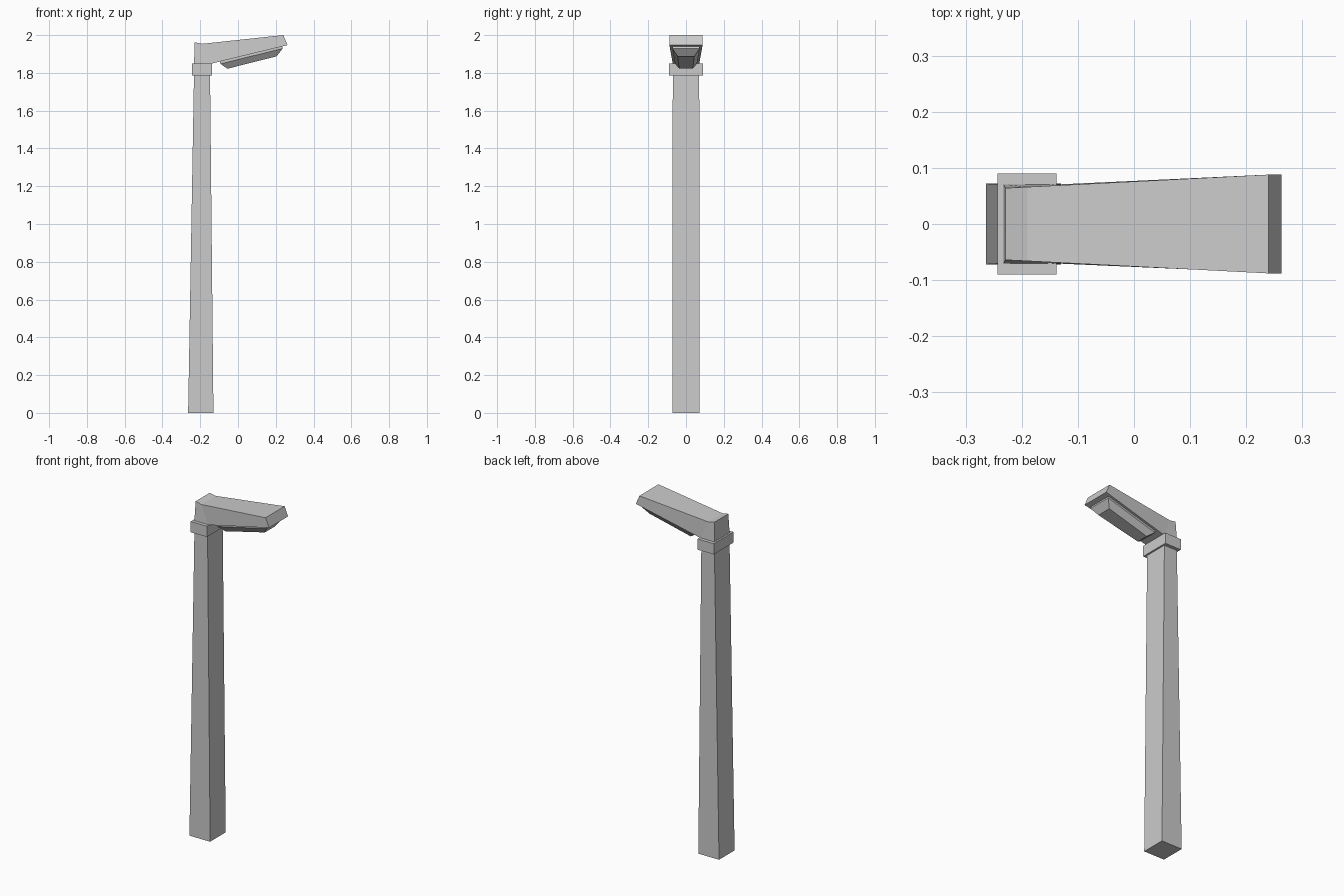
import bpy

if "Cube" in bpy.data.objects:
    bpy.data.objects.remove(bpy.data.objects["Cube"])


def loft(name, sections):
    """Box chain: each section is ((x, z, half_width) lower, (x, z, half_width) upper)."""
    verts, faces = [], []
    for (xa, za, wa), (xb, zb, wb) in sections:
        verts += [(xa, -wa, za), (xa, wa, za), (xb, wb, zb), (xb, -wb, zb)]
    for s in range(len(sections) - 1):
        a, b = 4 * s, 4 * s + 4
        for i in range(4):
            j = (i + 1) % 4
            faces.append((a + i, b + i, b + j, a + j))
    n = len(verts)
    faces += [(0, 1, 2, 3), (n - 1, n - 2, n - 3, n - 4)]
    mesh = bpy.data.meshes.new(name)
    mesh.from_pydata(verts, [], faces)
    obj = bpy.data.objects.new(name, mesh)
    bpy.context.collection.objects.link(obj)
    # consistent outward normals
    bpy.context.view_layer.objects.active = obj
    obj.select_set(True)
    bpy.ops.object.mode_set(mode='EDIT')
    bpy.ops.mesh.select_all(action='SELECT')
    bpy.ops.mesh.normals_make_consistent(inside=False)
    bpy.ops.object.mode_set(mode='OBJECT')
    obj.select_set(False)
    return obj


# tapered square post
loft("post", [((-0.264, 0, 0.072), (-0.233, 1.79, 0.07)),
              ((-0.13, 0, 0.072), (-0.148, 1.79, 0.07))])

# collar block near the top
loft("collar", [((-0.243, 1.787, 0.09), (-0.243, 1.85, 0.09)),
                ((-0.138, 1.787, 0.09), (-0.138, 1.85, 0.09))])

# lamp head: upright neck bending into a widening arm
loft("lamp_head", [((-0.233, 1.845, 0.071), (-0.229, 1.962, 0.064)),
                   ((-0.146, 1.848, 0.070), (-0.19, 1.954, 0.066)),
                   ((0.2625, 1.947, 0.088), (0.24, 2.0, 0.088))])

# thin tray under the head
loft("lamp_tray", [((-0.093, 1.848, 0.058), (-0.098, 1.868, 0.058)),
                   ((0.236, 1.929, 0.072), (0.231, 1.949, 0.072))])

# tapered lens below the tray
loft("lamp_lens", [((-0.056, 1.822, 0.036), (-0.093, 1.848, 0.058)),
                   ((0.205, 1.888, 0.044), (0.236, 1.929, 0.072))])
